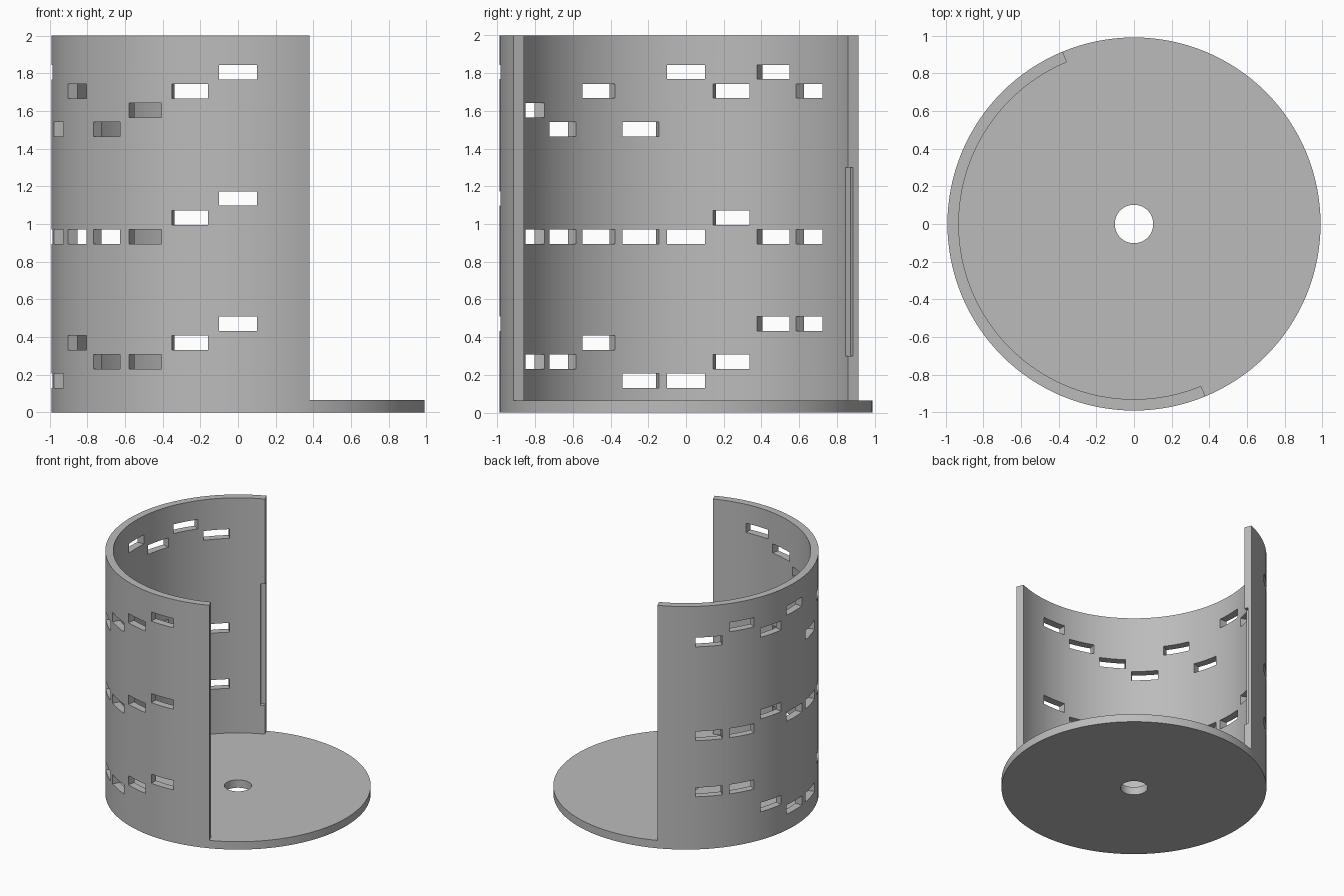
import bpy, bmesh
from math import radians, cos, sin
from mathutils import Matrix

if "Cube" in bpy.data.objects:
    bpy.data.objects.remove(bpy.data.objects["Cube"])

OUTER, INNER, HOLE = 0.99, 0.93, 0.102
FLOOR, TOP = 0.065, 2.0

grey = bpy.data.materials.new("plain grey")
grey.use_nodes = True
grey.diffuse_color = (0.5, 0.5, 0.5, 1)
grey.node_tree.nodes["Principled BSDF"].inputs["Base Color"].default_value = (0.5, 0.5, 0.5, 1)


def sweep(bm, r0, r1, z0, z1, start, end, steps):
    """Sweep a rectangular section around z, capped unless it closes."""
    closed = end - start >= 360
    rings = []
    for i in range(steps if closed else steps + 1):
        a = radians(start + (end - start) * i / steps)
        section = ((r0, z0), (r1, z0), (r1, z1), (r0, z1))
        rings.append([bm.verts.new((r * cos(a), r * sin(a), z)) for r, z in section])
    pairs = list(zip(rings, rings[1:]))
    if closed:
        pairs.append((rings[-1], rings[0]))
    else:
        bm.faces.new(rings[0])
        bm.faces.new(rings[-1])
    for a, b in pairs:
        for k in range(4):
            n = (k + 1) % 4
            bm.faces.new((a[k], a[n], b[n], b[k]))


def finish(name, bm):
    bmesh.ops.recalc_face_normals(bm, faces=bm.faces)
    mesh = bpy.data.meshes.new(name)
    bm.to_mesh(mesh)
    bm.free()
    mesh.materials.append(grey)
    obj = bpy.data.objects.new(name, mesh)
    bpy.context.collection.objects.link(obj)
    return obj


def activate(obj):
    bpy.ops.object.select_all(action='DESELECT')
    obj.select_set(True)
    bpy.context.view_layer.objects.active = obj


# Round floor with a centre hole
bm = bmesh.new()
sweep(bm, HOLE, OUTER, 0, FLOOR, 0, 360, 128)
floor = finish("base_disc", bm)

# Half-round wall
bm = bmesh.new()
sweep(bm, INNER, OUTER, FLOOR, TOP, 112.5, 292.5, 64)
wall = finish("curved_wall", bm)

# Slot cutters: three bands of slots, each stepped up by whole levels
bands = (1.503, 0.933, 0.168)
levels = ("323", "212", "101", "001", "202", "000", "300", "211", "303", "203")
bm = bmesh.new()
for i, column in enumerate(levels):
    turn = Matrix.Rotation(radians(270 - 15 * i), 4, 'Z')
    for z, level in zip(bands, column):
        place = Matrix.Translation((0.96, 0, z + 0.101 * int(level)))
        size = Matrix.Diagonal((0.2, 0.2, 0.076, 1))
        bmesh.ops.create_cube(bm, size=1, matrix=turn @ place @ size)
# Shallow rabbet on the inner corner of the back end
sweep(bm, 0.85, 0.96, 0.3, 1.3, 110, 114.6, 4)
cutter = finish("slot_cutter", bm)
cutter.hide_render = True

activate(wall)
cut = wall.modifiers.new("slots", 'BOOLEAN')
cut.operation = 'DIFFERENCE'
cut.solver = 'EXACT'
cut.object = cutter
bpy.ops.object.modifier_apply(modifier=cut.name)
bpy.data.objects.remove(cutter)

for part in (floor, wall):
    activate(part)
    bpy.ops.object.shade_smooth_by_angle(angle=radians(30))
